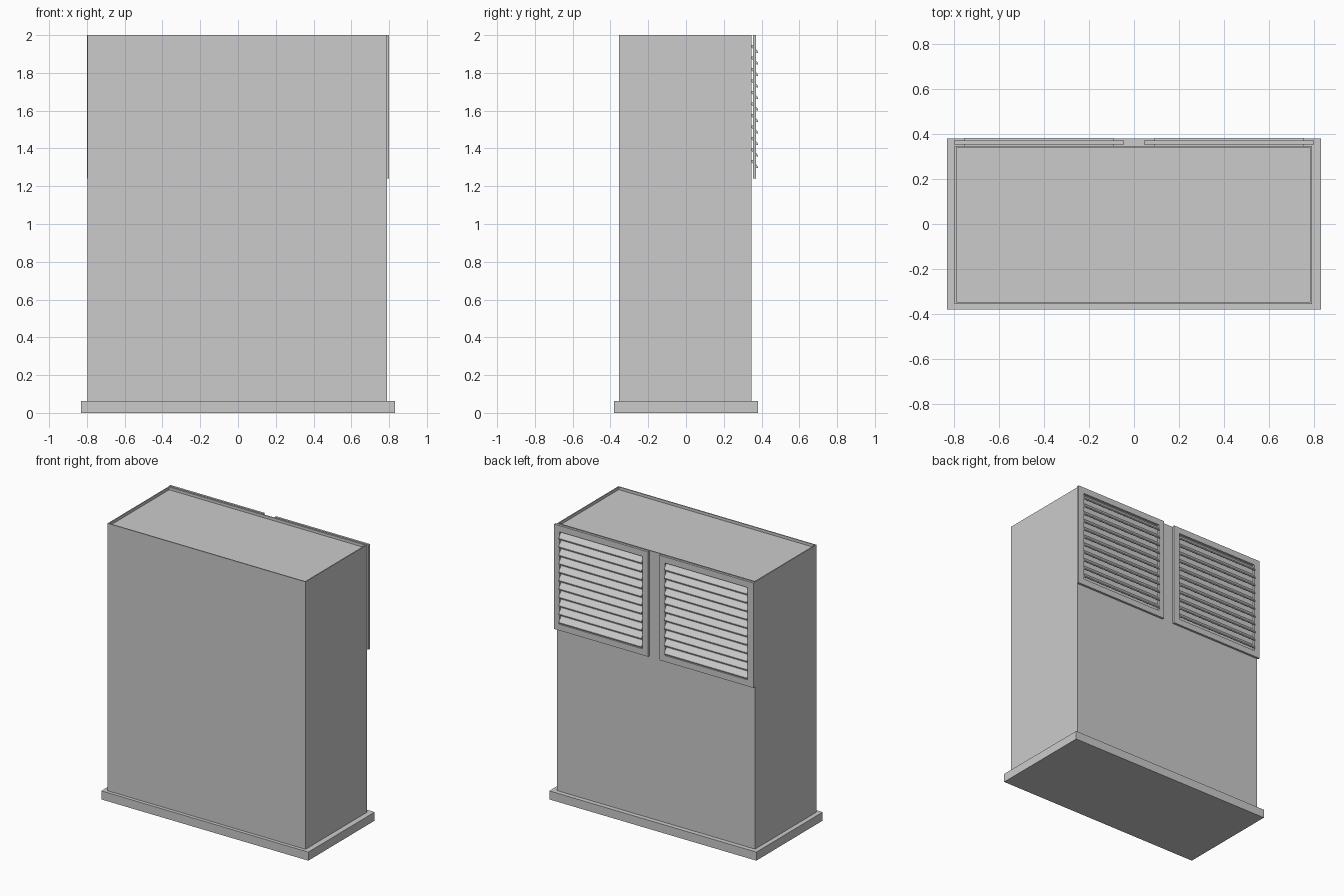
import bpy, bmesh

if "Cube" in bpy.data.objects:
    bpy.data.objects.remove(bpy.data.objects["Cube"])


def mesh_object(name, bm):
    bmesh.ops.recalc_face_normals(bm, faces=bm.faces[:])
    me = bpy.data.meshes.new(name)
    bm.to_mesh(me)
    bm.free()
    ob = bpy.data.objects.new(name, me)
    bpy.context.collection.objects.link(ob)
    return ob


def add_box(bm, x0, x1, y0, y1, z0, z1):
    vs = bmesh.ops.create_cube(bm, size=1)["verts"]
    for v in vs:
        v.co.x = x1 if v.co.x > 0 else x0
        v.co.y = y1 if v.co.y > 0 else y0
        v.co.z = z1 if v.co.z > 0 else z0
    return vs


def add_prism(bm, profile, x0, x1):
    # extrude a (y, z) profile along x
    face = bm.faces.new([bm.verts.new((x0, y, z)) for y, z in profile])
    ext = bmesh.ops.extrude_face_region(bm, geom=[face])["geom"]
    bmesh.ops.translate(bm, vec=(x1 - x0, 0, 0),
                        verts=[g for g in ext if isinstance(g, bmesh.types.BMVert)])
    bm.faces.ensure_lookup_table()


# plinth
bm = bmesh.new()
add_box(bm, -0.83, 0.83, -0.38, 0.38, 0, 0.062)
mesh_object("plinth", bm)

# cabinet body with a shallow recessed roof inside a thin rim
bm = bmesh.new()
add_box(bm, -0.797, 0.79, -0.355, 0.347, 0.062, 2.0)
bm.normal_update()
top = [f for f in bm.faces if f.normal.z > 0.9]
bmesh.ops.inset_region(bm, faces=top, thickness=0.011)
ext = bmesh.ops.extrude_face_region(bm, geom=top)["geom"]
bmesh.ops.delete(bm, geom=top, context='FACES')
bmesh.ops.translate(bm, vec=(0, 0, -0.02),
                    verts=[g for g in ext if isinstance(g, bmesh.types.BMVert)])
mesh_object("cabinet_body", bm)

# louvred vents on the back
COUNT, Z0, Z1 = 11, 1.285, 1.955
pitch = (Z1 - Z0) / COUNT
for side, x0, x1 in (("left", -0.80, -0.045), ("right", 0.045, 0.80)):
    w = 0.046
    bm = bmesh.new()
    add_box(bm, x0, x0 + w, 0.354, 0.37, 1.24, 2.0)
    add_box(bm, x1 - w, x1, 0.354, 0.37, 1.24, 2.0)
    add_box(bm, x0 + w, x1 - w, 0.354, 0.37, 1.24, Z0)
    add_box(bm, x0 + w, x1 - w, 0.354, 0.37, Z1, 2.0)
    mesh_object(side + "_vent_frame", bm)

    # sloping slats, high at the cabinet and low at the outside
    bm = bmesh.new()
    for i in range(COUNT):
        z = Z0 + pitch * (i + 0.5)
        add_prism(bm, [(0.347, z + 0.012), (0.347, z + 0.024),
                       (0.353, z + 0.024), (0.381, z - 0.012),
                       (0.381, z - 0.019), (0.375, z - 0.019)], x0 + w, x1 - w)
    mesh_object(side + "_vent_slats", bm)
